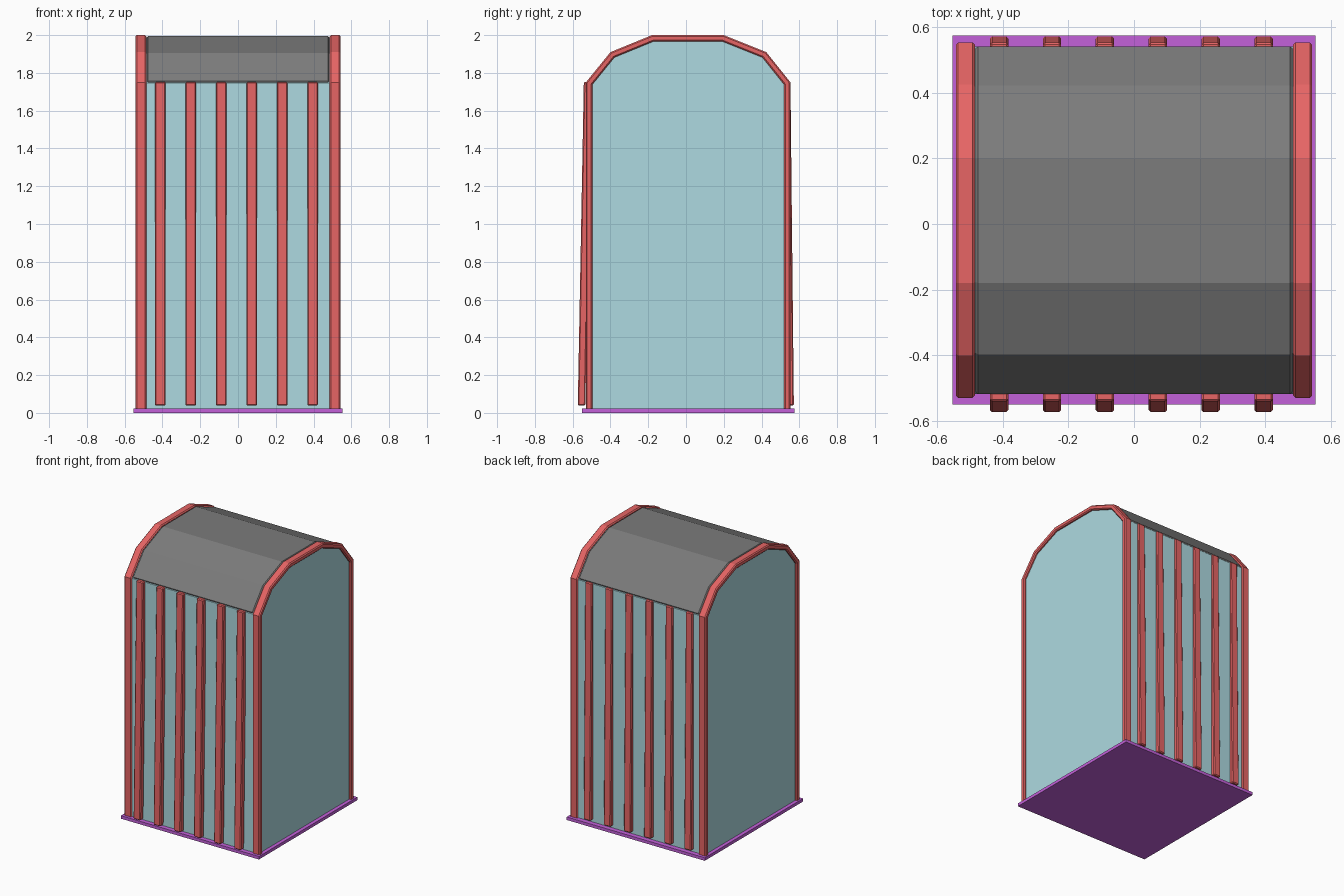
import bpy, bmesh
from mathutils import Vector

if "Cube" in bpy.data.objects:
    bpy.data.objects.remove(bpy.data.objects["Cube"])

def material(name, rgb):
    m = bpy.data.materials.new(name)
    m.diffuse_color = (*rgb, 1)
    m.use_nodes = True
    m.node_tree.nodes["Principled BSDF"].inputs["Base Color"].default_value = m.diffuse_color
    return m

RED = material("red_paint", (0.8, 0.13, 0.13))
TEAL = material("teal_panel", (0.42, 0.70, 0.75))
DARK = material("dark_roof", (0.2, 0.2, 0.2))
PURPLE = material("purple_base", (0.55, 0.12, 0.7))

# Arched side outline (y, z), open at the floor
ARCH = [(-0.53, 0.015), (-0.53, 1.75), (-0.40, 1.91), (-0.18, 2.0),
        (0.20, 2.0), (0.425, 1.91), (0.553, 1.75), (0.553, 0.015)]

def inset(path, d):
    """Move an open path inwards by d with mitred corners."""
    pts = [Vector(p) for p in path]
    dirs = [(b - a).normalized() for a, b in zip(pts, pts[1:])]
    normals = [Vector((t.y, -t.x)) for t in dirs]
    out = []
    for i, p in enumerate(pts):
        n1 = normals[max(i - 1, 0)]
        n2 = normals[min(i, len(normals) - 1)]
        out.append(p + (n1 + n2) * d / (1 + n1.dot(n2)))
    return out

def prism(name, rings, x0, x1, mat, bevel=0.0):
    """Extrude one closed outline, or a strip between two open paths, along x."""
    bm = bmesh.new()
    if len(rings) == 1:
        bm.faces.new([bm.verts.new((x0, *p)) for p in rings[0]])
    else:
        a, b = [[bm.verts.new((x0, *p)) for p in r] for r in rings]
        for i in range(len(a) - 1):
            bm.faces.new((a[i], a[i + 1], b[i + 1], b[i]))
    geo = bmesh.ops.extrude_face_region(bm, geom=bm.faces[:])["geom"]
    verts = [g for g in geo if isinstance(g, bmesh.types.BMVert)]
    bmesh.ops.translate(bm, verts=verts, vec=(x1 - x0, 0, 0))
    bmesh.ops.recalc_face_normals(bm, faces=bm.faces[:])
    me = bpy.data.meshes.new(name)
    bm.to_mesh(me)
    bm.free()
    ob = bpy.data.objects.new(name, me)
    bpy.context.collection.objects.link(ob)
    me.materials.append(mat)
    if bevel:
        mod = ob.modifiers.new("bevel", 'BEVEL')
        mod.width = bevel
        mod.segments = 1
        mod.limit_method = 'ANGLE'
        mod.angle_limit = 0.9
    return ob

# Floor plate
prism("base_plate", [[(-0.55, 0), (-0.55, 0.022), (0.575, 0.022), (0.575, 0)]],
      -0.553, 0.553, PURPLE)

# Walls
prism("wall_panels", [inset(ARCH, 0.012)], -0.527, 0.527, TEAL)

# Arched frames at both sides
for side, x0, x1 in (("left", -0.543, -0.485), ("right", 0.485, 0.543)):
    prism(f"{side}_frame", [ARCH, inset(ARCH, 0.034)], x0, x1, RED, 0.007)

# Roof shell over the upper part of the arch
roof = ARCH[1:-1]
prism("roof", [inset(ARCH, 0.005)[1:-1], inset(ARCH, 0.04)[1:-1]],
      -0.488, 0.488, DARK, 0.012)

# Leaning slats on front and back
for i in range(6):
    x = -0.411 + i * 0.1612
    for side, top, bottom, s in (("front", -0.541, -0.573, 1), ("back", 0.553, 0.571, -1)):
        quad = [(bottom, 0.038), (top, 1.752), (top + 0.04 * s, 1.752), (bottom + 0.04 * s, 0.038)]
        prism(f"{side}_slat_{i + 1}", [quad], x - 0.028, x + 0.028, RED, 0.006)
